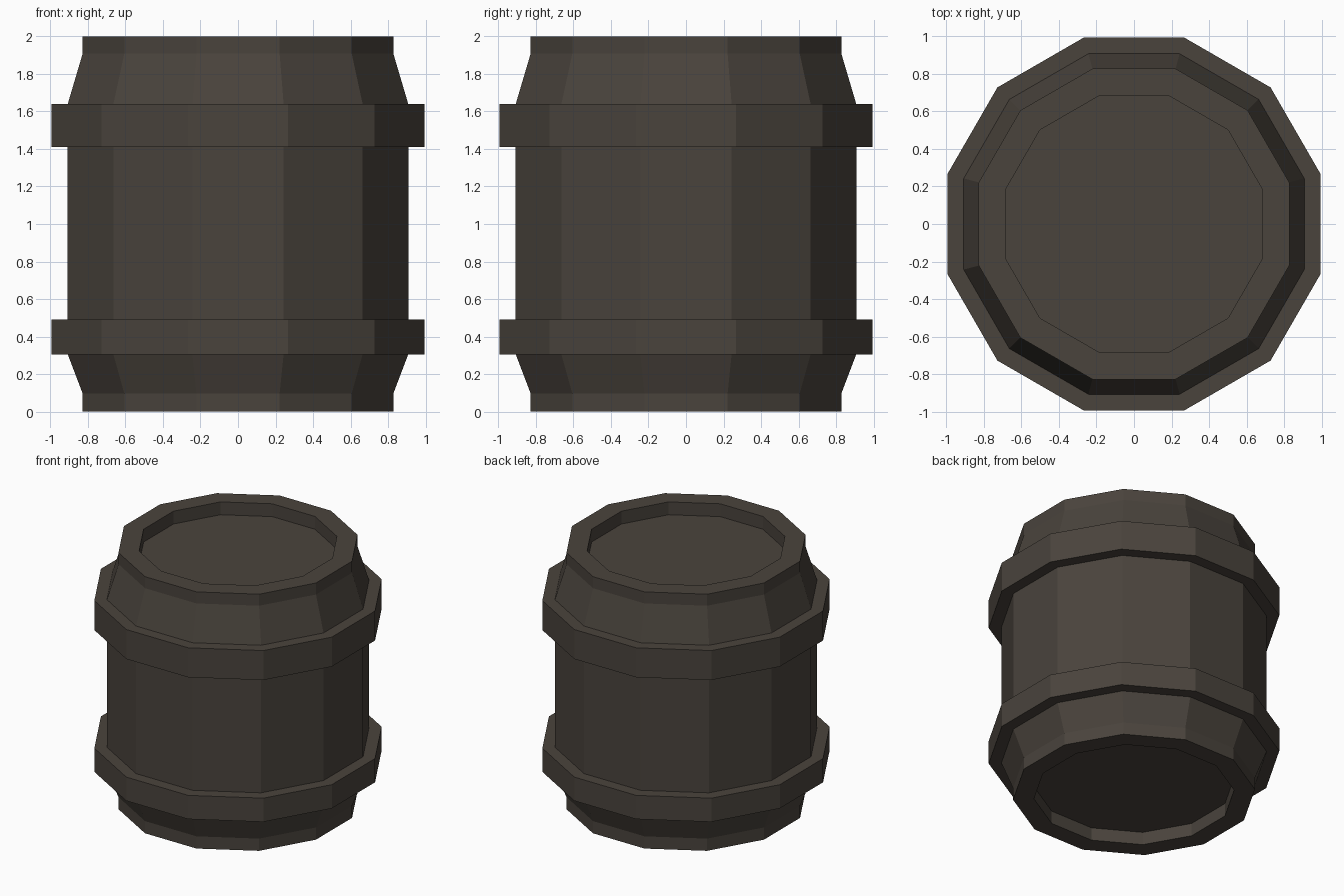
import bpy
import bmesh
import math

SIDES = 12

cube = bpy.data.objects.get("Cube")
if cube:
    bpy.data.objects.remove(cube, do_unlink=True)


def make_material(name, rgb):
    mat = bpy.data.materials.new(name)
    mat.use_nodes = True
    colour = (*rgb, 1.0)
    mat.diffuse_color = colour
    bsdf = next(n for n in mat.node_tree.nodes if n.type == 'BSDF_PRINCIPLED')
    bsdf.inputs["Base Color"].default_value = colour
    return mat


def turn(name, profile, mat, closed=False):
    """Turn a (face distance, height) profile into a flat-sided solid."""
    bm = bmesh.new()
    rings = []
    for dist, z in profile:
        radius = dist / math.cos(math.pi / SIDES)
        angles = [(i + 0.5) * math.tau / SIDES for i in range(SIDES)]
        rings.append([bm.verts.new((radius * math.cos(a), radius * math.sin(a), z))
                      for a in angles])
    pairs = list(zip(rings, rings[1:]))
    if closed:
        pairs.append((rings[-1], rings[0]))
    else:
        bm.faces.new(rings[0])
        bm.faces.new(rings[-1])
    for low, high in pairs:
        for i in range(SIDES):
            j = (i + 1) % SIDES
            bm.faces.new((low[i], low[j], high[j], high[i]))
    bmesh.ops.recalc_face_normals(bm, faces=bm.faces)
    mesh = bpy.data.meshes.new(name)
    bm.to_mesh(mesh)
    bm.free()
    mesh.materials.append(mat)
    obj = bpy.data.objects.new(name, mesh)
    bpy.context.collection.objects.link(obj)
    return obj


dark_wood = make_material("dark brown", (0.068, 0.057, 0.046))

# Barrel body with recessed heads at both ends
turn("barrel_body", [
    (0.685, 0.1), (0.685, 0.0), (0.828, 0.0), (0.828, 0.095),
    (0.908, 0.305), (0.908, 1.64),
    (0.828, 1.91), (0.828, 2.0), (0.685, 2.0), (0.685, 1.9),
], dark_wood)

# Raised hoops around the body
for name, bottom, top in (("lower_hoop", 0.305, 0.49), ("upper_hoop", 1.41, 1.64)):
    turn(name, [(0.9, bottom), (0.995, bottom), (0.995, top), (0.9, top)],
         dark_wood, closed=True)
